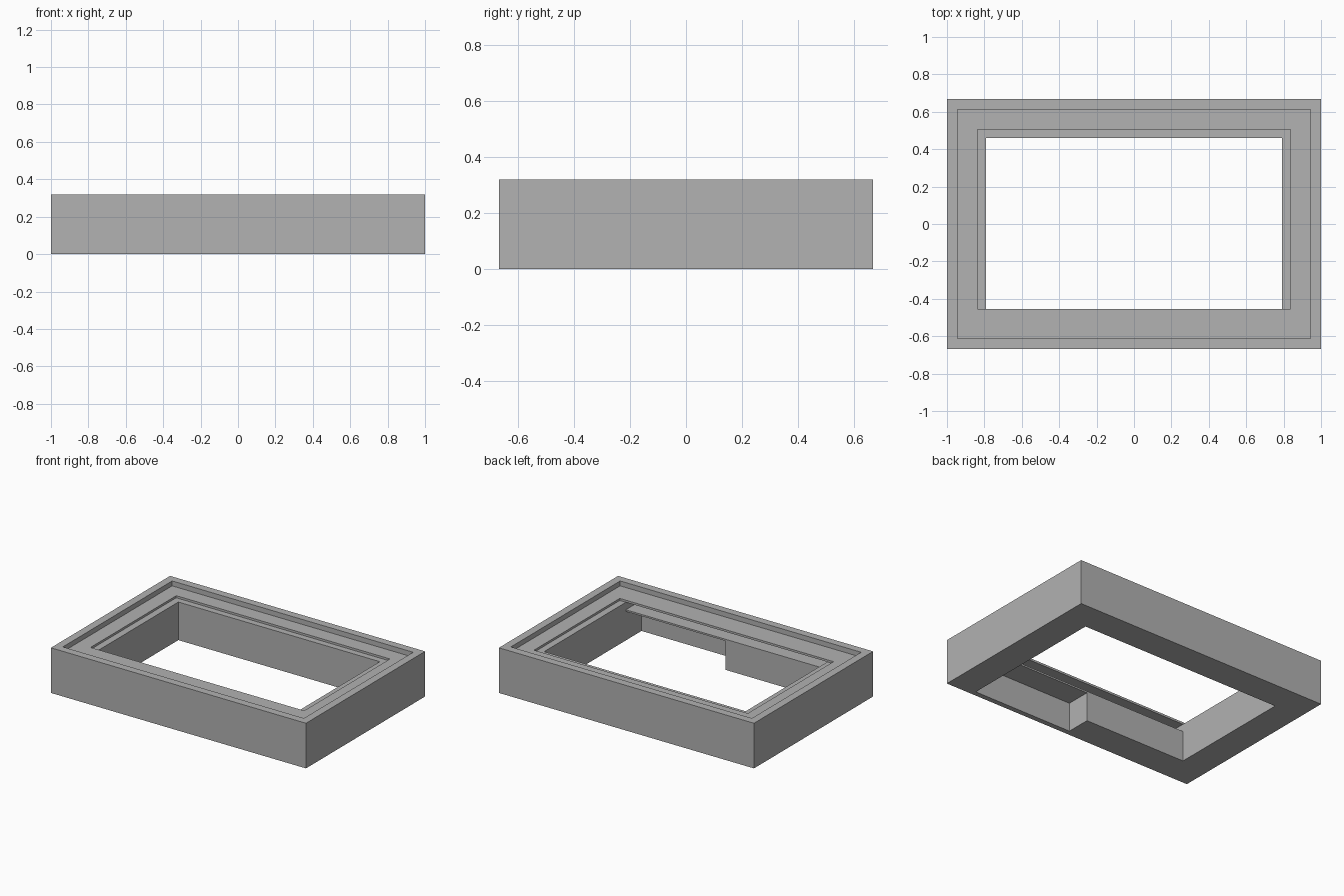
import bpy

old = bpy.data.objects.get("Cube")
if old:
    bpy.data.objects.remove(old, do_unlink=True)

grey = bpy.data.materials.new("mid grey")
grey.use_nodes = True
grey.diffuse_color = (0.445, 0.445, 0.445, 1)
grey.node_tree.nodes["Principled BSDF"].inputs["Base Color"].default_value = grey.diffuse_color


def box(name, low, high):
    """Box between two opposite corners."""
    bpy.ops.mesh.primitive_cube_add(size=1)
    ob = bpy.context.object
    ob.name = name
    for v in ob.data.vertices:
        v.co = [(a + b) / 2 + c * (b - a) for a, b, c in zip(low, high, v.co)]
    ob.data.materials.append(grey)
    return ob


HALF_X, HALF_Y, TOP = 1.0, 0.667, 0.32
OPEN_X, OPEN_FRONT, OPEN_BACK = 0.79, -0.455, 0.46
LEDGE, SEAT, SLOT_FLOOR = 0.285, 0.27, 0.217

frame = box("frame", (-HALF_X, -HALF_Y, 0), (HALF_X, HALF_Y, TOP))

cutters = [
    # main window through the frame
    box("opening_cutter", (-OPEN_X, OPEN_FRONT, -0.1), (OPEN_X, OPEN_BACK, 0.5)),
    # wide shallow recess behind the rim
    box("rim_recess_cutter", (-0.945, -0.612, LEDGE), (0.945, 0.612, 0.5)),
    # inner seat on three sides of the window
    box("seat_cutter", (-0.838, OPEN_FRONT, SEAT), (0.838, 0.505, 0.5)),
    # slot running under the front ledge
    box("slot_cutter", (-OPEN_X, -0.6, SLOT_FLOOR), (OPEN_X, -0.4, SEAT)),
    # pocket in the front wall, open underneath
    box("pocket_cutter", (0.01, -0.63, -0.1), (OPEN_X, -0.4, 0.205)),
]

for cutter in cutters:
    cutter.hide_render = True
    mod = frame.modifiers.new(cutter.name, "BOOLEAN")
    mod.operation = "DIFFERENCE"
    mod.solver = "EXACT"
    mod.object = cutter

# apply the cuts and drop the helpers
bpy.ops.object.select_all(action="DESELECT")
frame.select_set(True)
bpy.context.view_layer.objects.active = frame
for mod in list(frame.modifiers):
    bpy.ops.object.modifier_apply(modifier=mod.name)
for cutter in cutters:
    bpy.data.objects.remove(cutter, do_unlink=True)
